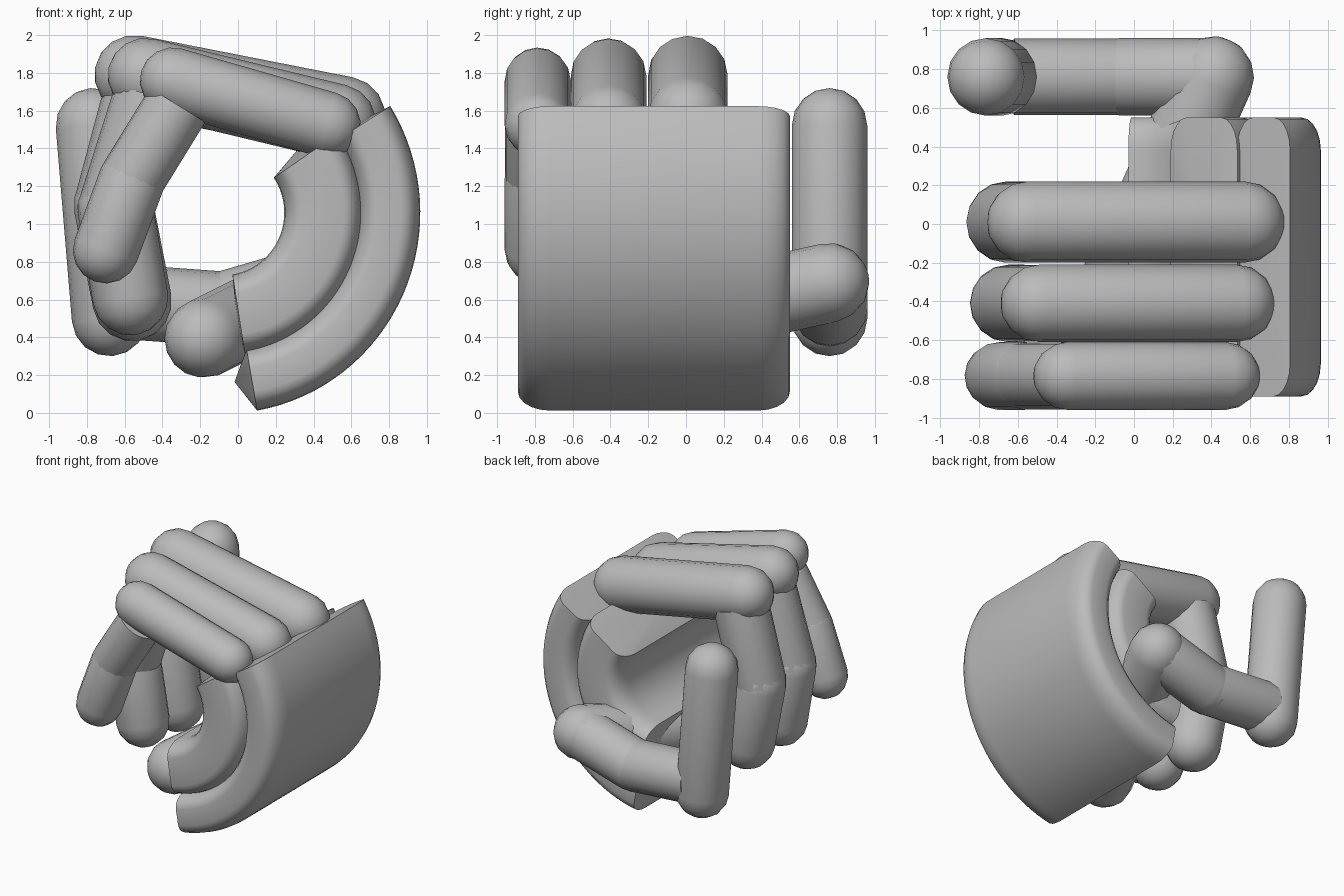
import bpy
import bmesh
from math import sin, cos, pi, radians
from mathutils import Vector

cube = bpy.data.objects.get("Cube")
if cube:
    bpy.data.objects.remove(cube)

grey = bpy.data.materials.new("plain_grey")
grey.use_nodes = True
colour = (0.5, 0.5, 0.5, 1)
grey.diffuse_color = colour
grey.node_tree.nodes["Principled BSDF"].inputs["Base Color"].default_value = colour


def loft(name, rings, start_pole, end_pole):
    """Skin a row of closed rings and close each end on a pole point."""
    bm = bmesh.new()
    rows = [[bm.verts.new(p) for p in ring] for ring in rings]
    n = len(rows[0])
    for lower, upper in zip(rows, rows[1:]):
        for i in range(n):
            j = (i + 1) % n
            bm.faces.new((lower[i], lower[j], upper[j], upper[i]))
    for row, pole in ((rows[0], start_pole), (rows[-1], end_pole)):
        tip = bm.verts.new(pole)
        for i in range(n):
            bm.faces.new((row[i], row[(i + 1) % n], tip))
    bmesh.ops.recalc_face_normals(bm, faces=bm.faces)
    mesh = bpy.data.meshes.new(name)
    bm.to_mesh(mesh)
    bm.free()
    mesh.materials.append(grey)
    obj = bpy.data.objects.new(name, mesh)
    bpy.context.collection.objects.link(obj)
    bpy.ops.object.select_all(action='DESELECT')
    obj.select_set(True)
    bpy.context.view_layer.objects.active = obj
    bpy.ops.object.shade_smooth_by_angle(angle=radians(35))
    return obj


def capsule(name, a, b, r, flat_start=False, sides=16, steps=4):
    """Rounded rod from a to b, with an optional flat start."""
    a, b = Vector(a), Vector(b)
    axis = (b - a).normalized()
    side = axis.orthogonal().normalized()
    other = axis.cross(side)

    def ring(centre, radius):
        return [centre + radius * (side * cos(2 * pi * i / sides)
                                   + other * sin(2 * pi * i / sides))
                for i in range(sides)]

    turns = [k * pi / 2 / steps for k in range(steps)]
    if flat_start:
        rings = [ring(a, r)]
    else:
        rings = [ring(a - axis * r * sin(t), r * cos(t)) for t in reversed(turns)]
    rings += [ring(b + axis * r * sin(t), r * cos(t)) for t in turns]
    return loft(name, rings, a if flat_start else a - axis * r, b + axis * r)


def curved_slab(name, r_in, r_out, start, end, bulge_start, bulge_end):
    """Rounded box section swept round the grip axis, with raised end caps."""
    y_mid, y_half = -0.17, 0.72
    r_mid, r_half = (r_in + r_out) / 2, (r_out - r_in) / 2
    corner_y, corner_r = 0.17, 0.1
    section = []
    for k, (sr, sy) in enumerate(((1, 1), (-1, 1), (-1, -1), (1, -1))):
        for step in range(6):
            t = k * pi / 2 + step * pi / 10
            section.append((r_mid + sr * (r_half - corner_r) + corner_r * cos(t),
                            y_mid + sy * (y_half - corner_y) + corner_y * sin(t)))

    def place(r, y, degrees):
        t = radians(degrees)
        return Vector((-0.08 + r * cos(t), y, 1.06 + 1.018 * r * sin(t)))

    count = 32
    rings = [[place(r, y, start + (end - start) * i / count) for r, y in section]
             for i in range(count + 1)]
    return loft(name, rings, place(r_mid, y_mid, start - bulge_start),
                place(r_mid, y_mid, end + bulge_end))


# Back of the hand and the inner palm
curved_slab("hand_back_shell", 0.72, 1.045, -80, 32, 6, 1)
curved_slab("palm_pad", 0.325, 0.74, -81, 34, 1.5, 6)

# Fingers: y, radius, knuckle, bend, start of middle part, second bend, tip (x, z)
fingers = {
    "index": (0.01, 0.21, (0.57, 1.57), (-0.55, 1.79), (-0.5, 1.7), (-0.66, 1.1), (-0.56, 0.59)),
    "middle": (-0.41, 0.2, (0.53, 1.54), (-0.49, 1.785), (-0.46, 1.68), (-0.65, 1.08), (-0.57, 0.61)),
    "little": (-0.785, 0.175, (0.475, 1.525), (-0.345, 1.76), (-0.32, 1.63), (-0.56, 1.24), (-0.7, 0.86)),
}
for label, (y, r, knuckle, bend, start, second, tip) in fingers.items():
    knuckle, bend, start, second, tip = (
        Vector((x, y, z)) for x, z in (knuckle, bend, start, second, tip))
    capsule(label + "_finger_base", knuckle, bend, r)
    capsule(label + "_finger_middle", start, second, r * 0.99, flat_start=True)
    capsule(label + "_finger_tip", second, tip, r)

# Thumb, running from the heel of the palm to the upright tip
thumb_root = (0.41, 0.76, 0.69)
thumb_bend = (-0.07, 0.76, 0.55)
thumb_end = (-0.68, 0.76, 0.5)
capsule("thumb_heel", (-0.18, -0.55, 0.395), thumb_root, 0.21)
capsule("thumb_base", thumb_root, thumb_bend, 0.2)
capsule("thumb_middle", (-0.62, 0.76, 0.59), thumb_bend, 0.198, flat_start=True)
capsule("thumb_tip", thumb_end, (-0.765, 0.76, 1.52), 0.2)
